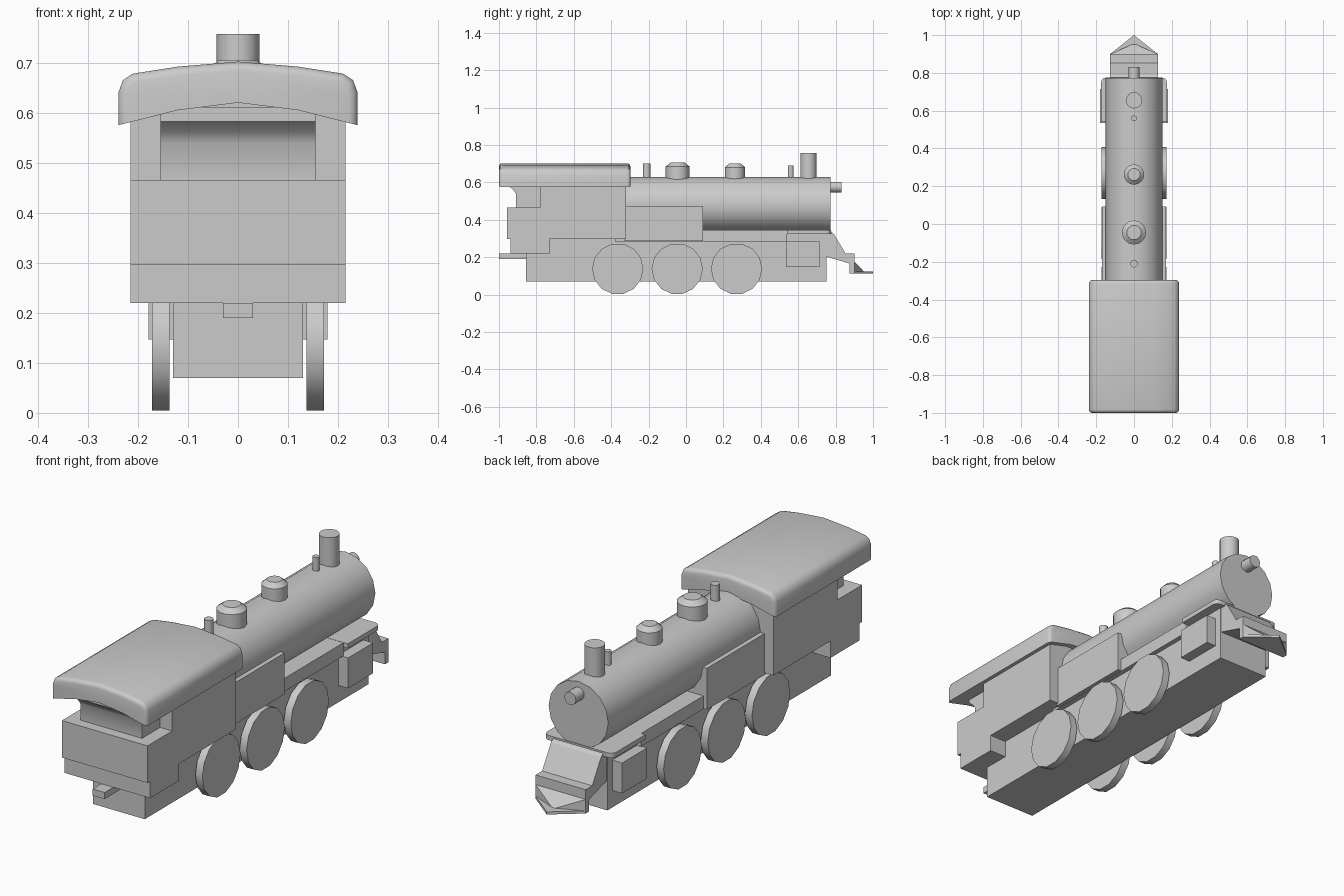
import bpy, bmesh, math
from mathutils import Vector

if "Cube" in bpy.data.objects:
    bpy.data.objects.remove(bpy.data.objects["Cube"])


def finish(name, bm, smooth=None):
    bmesh.ops.recalc_face_normals(bm, faces=bm.faces)
    me = bpy.data.meshes.new(name)
    bm.to_mesh(me)
    bm.free()
    ob = bpy.data.objects.new(name, me)
    bpy.context.collection.objects.link(ob)
    if smooth:
        bpy.ops.object.select_all(action='DESELECT')
        ob.select_set(True)
        bpy.context.view_layer.objects.active = ob
        bpy.ops.object.shade_smooth_by_angle(angle=math.radians(smooth))
    return ob


def extrude(name, pts, axis, lo, hi, smooth=None):
    """Extrude a 2D profile along x (pts are y,z), y (x,z) or z (x,y)."""
    place = {'x': lambda a, b, d: (d, a, b),
             'y': lambda a, b, d: (a, d, b),
             'z': lambda a, b, d: (a, b, d)}[axis]
    bm = bmesh.new()
    A = [bm.verts.new(place(a, b, lo)) for a, b in pts]
    B = [bm.verts.new(place(a, b, hi)) for a, b in pts]
    bm.faces.new(A)
    bm.faces.new(B[::-1])
    for i in range(len(pts)):
        j = (i + 1) % len(pts)
        bm.faces.new((A[i], A[j], B[j], B[i]))
    return finish(name, bm, smooth)


def box(name, x, y, z):
    return extrude(name, [(x[0], y[0]), (x[1], y[0]), (x[1], y[1]), (x[0], y[1])], 'z', *z)


def disc(name, a, b, r, axis, lo, hi, n):
    pts = [(a + r * math.cos(2 * math.pi * i / n), b + r * math.sin(2 * math.pi * i / n))
           for i in range(n)]
    return extrude(name, pts, axis, lo, hi, 40)


def bevel(ob, width, segments, test):
    """Round the edges whose end points pass the test."""
    bm = bmesh.new()
    bm.from_mesh(ob.data)
    edges = [e for e in bm.edges if test(e.verts[0].co, e.verts[1].co)]
    bmesh.ops.bevel(bm, geom=edges, offset=width, segments=segments, profile=0.5, affect='EDGES')
    bm.to_mesh(ob.data)
    bm.free()


# Main frame and rear coupler
extrude("frame", [(-.855, .07), (.75, .07), (.75, .335), (.54, .335), (.54, .30), (-.855, .30)],
        'x', -.13, .13)
box("coupler", (-.03, .03), (-1.0, -.85), (.19, .22))

# Boiler, chimney, pipes and headlight
disc("boiler", 0, .48, .15, 'y', -.33, .772, 16)
disc("chimney", 0, .655, .043, 'z', .59, .757, 16)
disc("whistle", 0, .56, .015, 'z', .59, .69, 10)
disc("steam_pipe", 0, -.21, .02, 'z', .59, .70, 10)
disc("headlight", 0, .575, .029, 'y', .75, .832, 14)

# Steam domes with a sloped cap
for name, y, r, top in (("front_dome", .262, .054, .70), ("rear_dome", -.045, .064, .705)):
    disc(name, 0, y, r, 'z', .57, top - .02, 16)
    bm = bmesh.new()
    bmesh.ops.create_cone(bm, cap_ends=True, segments=16, radius1=r, radius2=r * .6, depth=.02)
    bmesh.ops.translate(bm, verts=bm.verts, vec=(0, y, top - .01))
    finish(name + "_cap", bm, 30)

# Running board, firebox and front deck
box("running_board", (-.152, .152), (-.38, .54), (.285, .345))
box("firebox", (-.17, .17), (-.33, .092), (.287, .475))
deck = box("front_deck", (-.174, .174), (.54, .775), (.325, .346))
bevel(deck, .025, 3, lambda a, b: abs(a.z - b.z) > .01 and a.y > .7)

# Wheels and steam cylinders on both sides
for side, s in (("left", -1), ("right", 1)):
    for i, y in enumerate((-.365, -.047, .27)):
        lo, hi = sorted((s * .137, s * .172))
        disc(f"{side}_wheel_{i + 1}", y, .138, .137, 'x', lo, hi, 14)
    lo, hi = sorted((s * .12, s * .179))
    box(side + "_steam_cylinder", (lo, hi), (.535, .715), (.147, .285))

# Cab: main body, lower rear skirt and flared rear bulkhead
extrude("cab", [(-.32, .297), (-.32, .605), (-.78, .605), (-.78, .465), (-.957, .465),
                (-.957, .297)], 'x', -.215, .215)
box("cab_skirt", (-.215, .215), (-.938, -.73), (.22, .30))
extrude("cab_rear_flare", [(-.77, .46), (-.91, .46), (-.91, .54), (-.925, .562), (-.95, .582),
                           (-.95, .61), (-.77, .61)], 'x', -.155, .155, 40)

# Arched roof with rounded corners
half = [(.12, .605), (.239, .575), (.239, .64), (.23, .665), (.21, .678), (.12, .692)]
profile = [(0, .62)] + half + [(0, .702)] + [(-x, z) for x, z in half[::-1]]
roof = extrude("roof", profile, 'y', -1.0, -.297)
bevel(roof, .018, 3, lambda a, b: abs(a.y - b.y) < 1e-4 and min(a.z, b.z) > .57
      and not max(a.z, b.z) < .625)
bpy.ops.object.select_all(action='DESELECT')
roof.select_set(True)
bpy.context.view_layer.objects.active = roof
bpy.ops.object.shade_smooth_by_angle(angle=math.radians(40))

# Sloped pilot at the nose
extrude("pilot_slope", [(.74, .335), (.775, .338), (.79, .325), (.853, .22), (.90, .22),
                        (.90, .112), (.875, .112), (.875, .166), (.74, .206)], 'x', -.126, .126)
extrude("pilot_tip", [(-.126, .90), (.126, .90), (0, 1.0)], 'z', .112, .124)
bm = bmesh.new()
for p in ((-.126, .90, .176), (.126, .90, .176), (-.126, .90, .12), (.126, .90, .12),
          (0, .955, .12)):
    bm.verts.new(Vector(p))
bmesh.ops.convex_hull(bm, input=bm.verts)
finish("pilot_wedge", bm)
